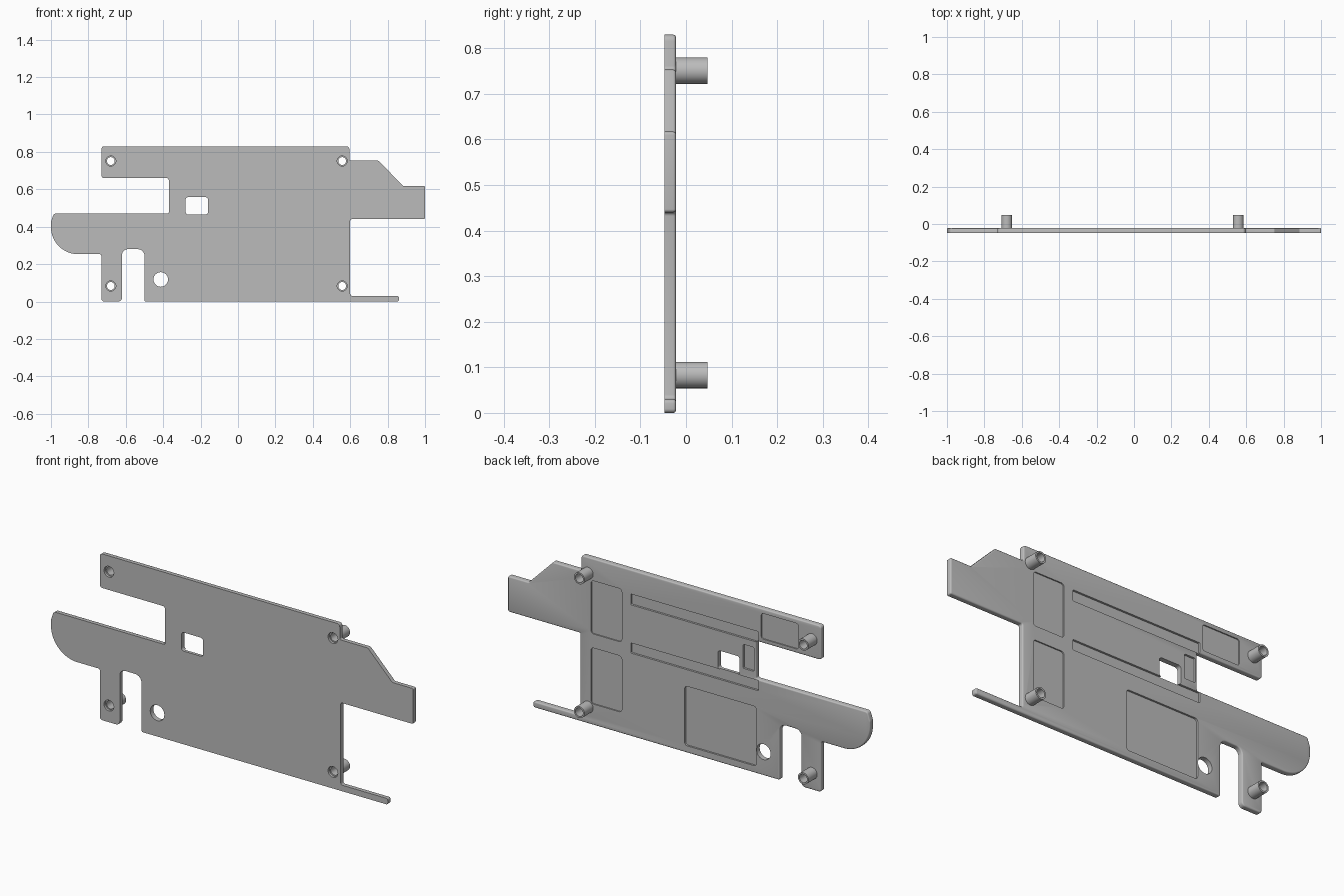
import bpy, bmesh, math
from mathutils import Vector

if "Cube" in bpy.data.objects:
    bpy.data.objects.remove(bpy.data.objects["Cube"], do_unlink=True)

FRONT, BACK, POST_END = -0.047, -0.022, 0.047

grey = bpy.data.materials.new("plain grey")
grey.use_nodes = True
grey.diffuse_color = (0.5, 0.5, 0.5, 1)
grey.node_tree.nodes["Principled BSDF"].inputs["Base Color"].default_value = (0.5, 0.5, 0.5, 1)


def rounded(corners, segments=5):
    """Outline in x, z from (x, z, radius) corners, each filleted by its radius."""
    outline = []
    for i, (x, z, r) in enumerate(corners):
        p = Vector((x, z))
        a = (Vector(corners[i - 1][:2]) - p).normalized()
        b = (Vector(corners[(i + 1) % len(corners)][:2]) - p).normalized()
        if r == 0:
            outline.append(p)
            continue
        half = a.angle(b) / 2
        centre = p + (a + b).normalized() * r / math.sin(half)
        start = p + a * r / math.tan(half) - centre
        end = p + b * r / math.tan(half) - centre
        turn = start.angle_signed(end)
        n = segments * (3 if r > 0.1 else 1)
        for k in range(n + 1):
            t = -turn * k / n
            c, s = math.cos(t), math.sin(t)
            outline.append(centre + Vector((start.x * c - start.y * s, start.x * s + start.y * c)))
    return outline


def circle(x, z, r, n=32):
    return [Vector((x + r * math.cos(math.tau * k / n), z + r * math.sin(math.tau * k / n)))
            for k in range(n)]


def box(x0, x1, z0, z1, r):
    return rounded([(x0, z0, r), (x1, z0, r), (x1, z1, r), (x0, z1, r)])


def prism(name, outline, y0, y1, back_bevel=0):
    """Extrude an outline from y0 to y1, optionally rounding its back rim."""
    bm = bmesh.new()
    face = bm.faces.new([bm.verts.new((p.x, y0, p.y)) for p in outline])
    ext = bmesh.ops.extrude_face_region(bm, geom=[face], use_keep_orig=True)
    bmesh.ops.translate(bm, vec=(0, y1 - y0, 0),
                        verts=[g for g in ext["geom"] if isinstance(g, bmesh.types.BMVert)])
    bmesh.ops.recalc_face_normals(bm, faces=bm.faces)
    if back_bevel:
        rim = [e for e in bm.edges if all(abs(v.co.y - y1) < 1e-5 for v in e.verts)]
        bmesh.ops.bevel(bm, geom=rim, offset=back_bevel, segments=3, profile=0.5,
                        affect='EDGES', clamp_overlap=False)
    mesh = bpy.data.meshes.new(name)
    bm.to_mesh(mesh)
    bm.free()
    mesh.materials.append(grey)
    obj = bpy.data.objects.new(name, mesh)
    bpy.context.collection.objects.link(obj)
    return obj


def activate(obj):
    bpy.ops.object.select_all(action='DESELECT')
    obj.select_set(True)
    bpy.context.view_layer.objects.active = obj


def cut(target, outline, y0, y1):
    cutter = prism("cutter", outline, y0, y1)
    mod = target.modifiers.new("cut", 'BOOLEAN')
    mod.operation, mod.solver, mod.object = 'DIFFERENCE', 'EXACT', cutter
    activate(target)
    bpy.ops.object.modifier_apply(modifier=mod.name)
    bpy.data.objects.remove(cutter, do_unlink=True)


# Main plate outline, clockwise from the top corner
R = 0.014
plate = prism("base_plate", rounded([
    (-0.73, 0.83, R), (0.595, 0.83, R), (0.595, 0.753, 0.008), (0.75, 0.753, 0.01),
    (0.885, 0.617, 0.01), (1, 0.617, 0.007), (1, 0.44, 0.007), (0.6, 0.44, 0.008),
    (0.6, 0.03, 0.01), (0.86, 0.03, 0.009), (0.86, 0, 0.009), (-0.5, 0, 0.008),
    (-0.5, 0.28, 0.035), (-0.62, 0.28, 0.03), (-0.62, 0, 0.02), (-0.73, 0, R),
    (-0.73, 0.253, 0.01), (-1, 0.253, 0.145), (-1, 0.425, 0.03), (-0.985, 0.47, 0.015),
    (-0.37, 0.47, 0.008), (-0.37, 0.66, 0.012), (-0.73, 0.66, R),
]), FRONT, BACK, back_bevel=0.006)

# Through openings
cut(plate, box(-0.28, -0.16, 0.465, 0.558, 0.014), -0.1, 0.1)
cut(plate, circle(-0.413, 0.118, 0.039), -0.1, 0.1)

# Recesses in the back: x range, z range, corner radius, depth
for x0, x1, z0, z1, r, depth in [
    (0.37, 0.54, 0.455, 0.72, 0.015, 0.006),
    (0.37, 0.54, 0.105, 0.385, 0.015, 0.006),
    (-0.385, 0.32, 0.656, 0.71, 0.004, 0.01),
    (-0.385, 0.32, 0.415, 0.466, 0.004, 0.01),
    (-0.605, -0.4, 0.68, 0.808, 0.012, 0.006),
    (-0.373, 0.023, 0.035, 0.332, 0.015, 0.009),
    (-0.36, -0.3, 0.505, 0.625, 0.006, 0.01),
]:
    cut(plate, box(x0, x1, z0, z1, r), BACK - depth, 0.1)

# Hollow posts with matching holes through the plate
parts = [plate]
for side, x in (("right", -0.68), ("left", 0.557)):
    for level, z in (("lower", 0.083), ("upper", 0.751)):
        post = prism(f"{level}_{side}_post", circle(x, z, 0.029), BACK - 0.003, POST_END)
        cut(post, circle(x, z, 0.021), -0.1, 0.1)
        cut(plate, circle(x, z, 0.021), -0.1, 0.1)
        cut(plate, circle(x, z, 0.027), -0.1, FRONT + 0.012)
        parts.append(post)

for obj in parts:
    activate(obj)
    bpy.ops.object.shade_smooth_by_angle(angle=math.radians(35))
